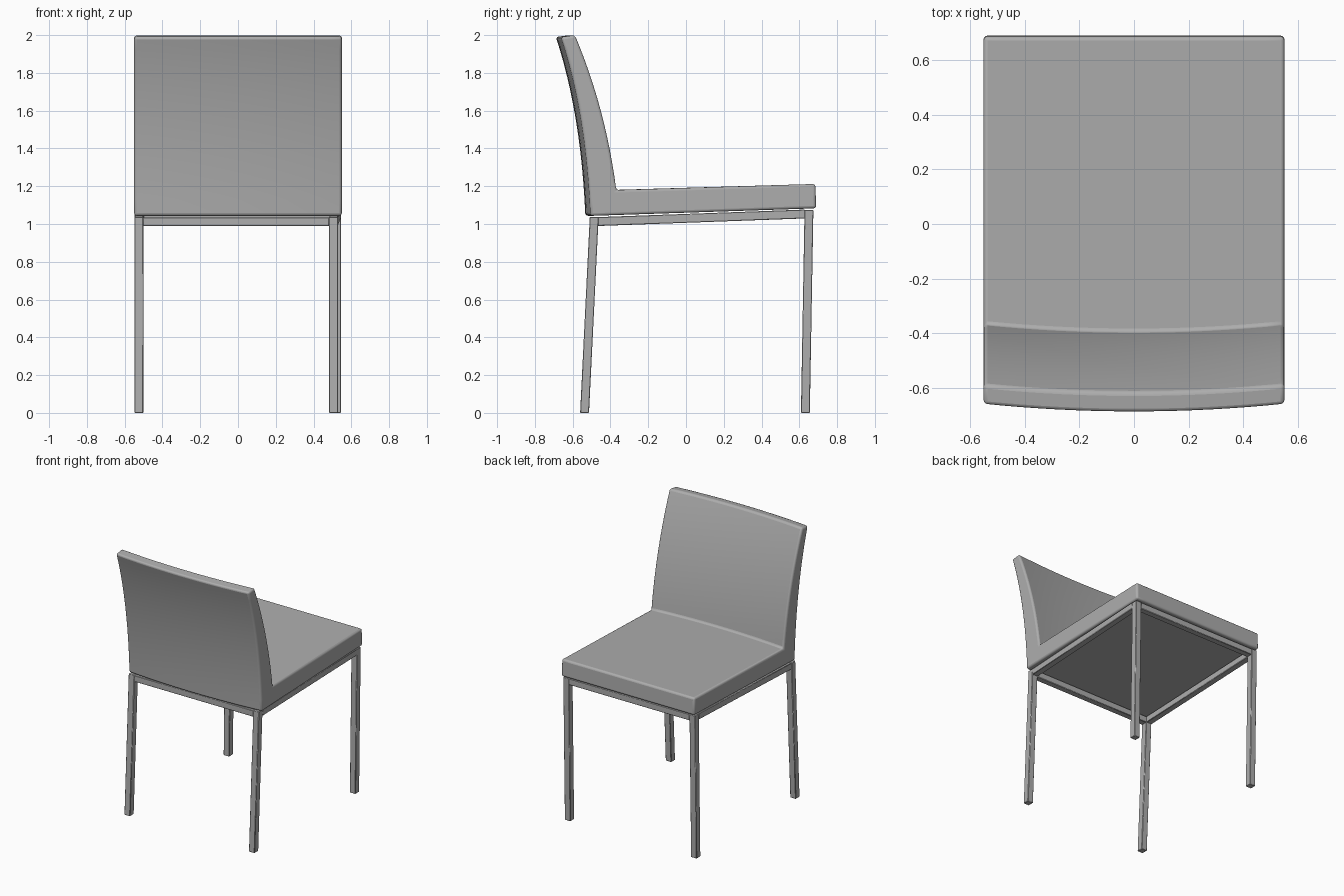
import bpy, bmesh, math
from mathutils import Vector

cube = bpy.data.objects.get("Cube")
if cube:
    bpy.data.objects.remove(cube)

grey = bpy.data.materials.new("soft_grey")
grey.use_nodes = True
grey.diffuse_color = (0.42, 0.42, 0.42, 1)
grey.node_tree.nodes["Principled BSDF"].inputs["Base Color"].default_value = (0.42, 0.42, 0.42, 1)


def make_object(name, bm, bevel, segments):
    bmesh.ops.recalc_face_normals(bm, faces=bm.faces)
    mesh = bpy.data.meshes.new(name)
    bm.to_mesh(mesh)
    bm.free()
    mesh.materials.append(grey)
    obj = bpy.data.objects.new(name, mesh)
    bpy.context.collection.objects.link(obj)
    mod = obj.modifiers.new("Bevel", "BEVEL")
    mod.width = bevel
    mod.segments = segments
    mod.limit_method = 'ANGLE'
    mod.angle_limit = math.radians(40)
    bpy.ops.object.select_all(action='DESELECT')
    obj.select_set(True)
    bpy.context.view_layer.objects.active = obj
    bpy.ops.object.shade_smooth_by_angle(angle=math.radians(40))
    return obj


def arc(a, mid, b, steps):
    """Smooth curve from a through mid to b."""
    a, mid, b = Vector(a), Vector(mid), Vector(b)
    ctrl = 2 * mid - (a + b) / 2
    return [a * (1 - t) ** 2 + ctrl * 2 * t * (1 - t) + b * t * t
            for t in (i / steps for i in range(steps + 1))]


# Upholstered shell: L-shaped side profile swept across the width
def build_shell(half_width=0.55, columns=16, bulge=0.028):
    back = arc((-0.505, 1.043), (-0.555, 1.55), (-0.661, 1.99), 12)
    inner = arc((-0.587, 2.0), (-0.45, 1.6), (-0.368, 1.18), 12)
    seat = [Vector((0.685, 1.212)), Vector((0.689, 1.083))]
    profile = back + inner + seat
    bm = bmesh.new()
    rings = []
    for c in range(columns + 1):
        u = 2 * c / columns - 1
        push = bulge * (1 - u * u)
        rings.append([bm.verts.new((u * half_width, p.x - (push if p.x < 0 else 0), p.y))
                      for p in profile])
    n = len(profile)
    for r, s in zip(rings, rings[1:]):
        for i in range(n):
            j = (i + 1) % n
            bm.faces.new((r[i], r[j], s[j], s[i]))
    bm.faces.new(rings[0])
    bm.faces.new(rings[-1])
    return make_object("seat_and_backrest", bm, 0.014, 3)


# Square tube between two points, ends cut flat across the given axis
def build_bar(name, start, end, axis, size=0.047):
    bm = bmesh.new()
    h = size / 2
    rings = []
    for point in (start, end):
        ring = []
        for s, t in ((-h, -h), (h, -h), (h, h), (-h, h)):
            offset = [s, t]
            offset.insert(axis, 0)
            ring.append(bm.verts.new(Vector(point) + Vector(offset)))
        rings.append(ring)
    a, b = rings
    for i in range(4):
        j = (i + 1) % 4
        bm.faces.new((a[i], a[j], b[j], b[i]))
    bm.faces.new(a)
    bm.faces.new(b)
    return make_object(name, bm, 0.003, 1)


build_shell()

# Legs and side rails
for side, x_back, x_front in (("right", -0.525, -0.523), ("left", 0.505, 0.521)):
    build_bar(side + "_back_leg", (x_back, -0.537, 0), (x_back, -0.486, 1.037), 2)
    build_bar(side + "_front_leg", (x_front, 0.632, 0), (x_front, 0.651, 1.075), 2)
    build_bar(side + "_side_rail", (x_back, -0.465, 1.013), (x_front, 0.63, 1.053), 1)

# Cross rails
build_bar("back_cross_rail", (-0.503, -0.487, 1.012), (0.483, -0.487, 1.012), 0)
build_bar("front_cross_rail", (-0.5, 0.649, 1.051), (0.498, 0.649, 1.051), 0)
